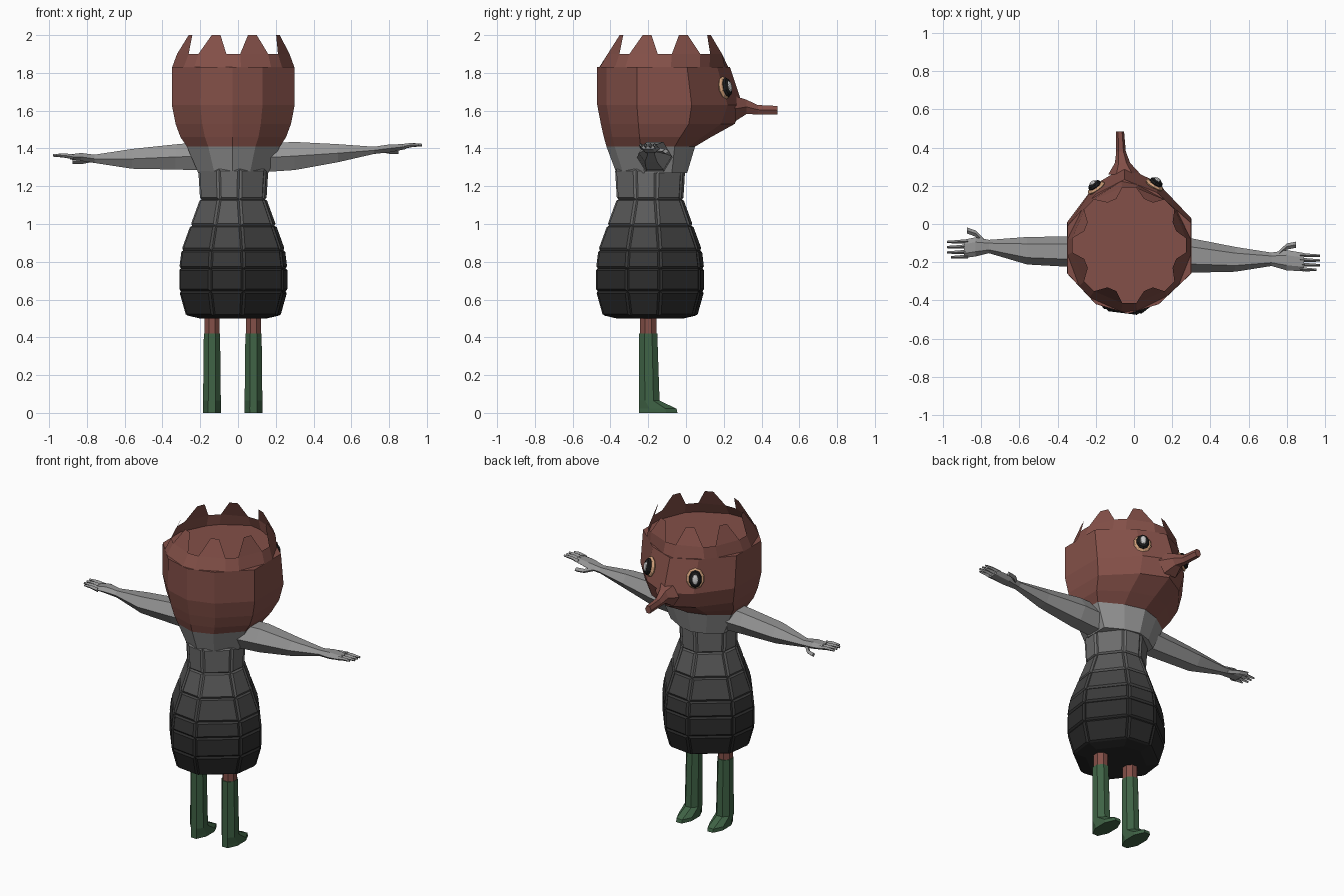
import bpy, bmesh
from math import sin, cos, pi, radians
from mathutils import Vector

if "Cube" in bpy.data.objects:
    bpy.data.objects.remove(bpy.data.objects["Cube"])


def material(name, r, g, b):
    m = bpy.data.materials.new(name)
    m.diffuse_color = (r, g, b, 1)
    m.use_nodes = True
    m.node_tree.nodes["Principled BSDF"].inputs["Base Color"].default_value = m.diffuse_color
    return m


BROWN = material("brown", .23, .08, .065)
GREEN = material("green", .05, .125, .06)
TAN = material("tan", .65, .36, .2)
BLACK = material("black", .01, .01, .01)
WHITE = material("white", .75, .75, .75)
GREY = material("grey", .3, .3, .3)


def finish(name, bm, mats):
    bmesh.ops.recalc_face_normals(bm, faces=bm.faces)
    me = bpy.data.meshes.new(name)
    bm.to_mesh(me)
    bm.free()
    for m in mats:
        me.materials.append(m)
    ob = bpy.data.objects.new(name, me)
    bpy.context.collection.objects.link(ob)
    return ob


def loft(name, rings, mats, tiles=0):
    """Skin closed rings in order, cap both ends; optional raised tiles on each side face."""
    bm = bmesh.new()
    vs = [[bm.verts.new(p) for p in r] for r in rings]
    n = len(vs[0])
    sides = []
    for i in range(len(vs) - 1):
        for j in range(n):
            k = (j + 1) % n
            f = bm.faces.new((vs[i][j], vs[i][k], vs[i + 1][k], vs[i + 1][j]))
            f.material_index = min(i, len(mats) - 1)
            sides.append(f)
    bm.faces.new(vs[0]).material_index = 0
    bm.faces.new(vs[-1]).material_index = len(mats) - 1
    bmesh.ops.recalc_face_normals(bm, faces=bm.faces)
    if tiles:
        bmesh.ops.inset_individual(bm, faces=sides[n:], thickness=tiles, depth=tiles,
                                   use_even_offset=True)
    return finish(name, bm, mats)


# Head: ten-sided plan, scaled per level separately to front and back
CX, CY = -.025, -.12
PLAN = [(-.35, .01), (-.35, -.26), (-.2, -.42), (-.03, -.47), (.13, -.42),
        (.3, -.26), (.3, .03), (.12, .22), (-.05, .30), (-.2, .21)]


def head_ring(z, sx, back, front):
    return [(CX + (x - CX) * sx, CY + (y - CY) * (back if y < CY else front), z) for x, y in PLAN]


COLLAR = head_ring(1.41, .757, .86, .4)
loft("neck", [head_ring(1.27, .57, .71, .3), COLLAR], [GREY])
loft("head", [COLLAR, head_ring(1.46, .86, .9, .6), head_ring(1.53, .94, .945, .9),
              head_ring(1.63, 1, 1, 1), head_ring(1.83, .995, 1, .84)], [BROWN])


# Crown: open rim with eight leaning flat-topped teeth
def rim_point(a):
    d, poly = Vector((cos(a), sin(a))), head_ring(1.83, .995, 1, .84)
    for p, q in zip(poly, poly[1:] + poly[:1]):
        u, w = Vector((p[0] - CX, p[1] - CY)), Vector((q[0] - CX, q[1] - CY))
        e = w - u
        den = d.x * e.y - d.y * e.x
        if abs(den) < 1e-6:
            continue
        t = (u.x * e.y - u.y * e.x) / den
        s = (u.x * d.y - u.y * d.x) / den
        if t > 0 and -1e-5 <= s <= 1 + 1e-5:
            return (CX + d.x * t, CY + d.y * t, 1.83)


bm = bmesh.new()
angles = [radians(45 * k + o) for k in range(8) for o in (-7, 7)]
low = [bm.verts.new(rim_point(a)) for a in angles]
mid = [bm.verts.new((CX + .3 * cos(a), -.112 + .305 * sin(a), 1.9)) for a in angles]
for j in range(16):
    k = (j + 1) % 16
    bm.faces.new((low[j], low[k], mid[k], mid[j]))
    if j % 2:
        c = radians(45 * (j // 2) + 22.5)
        tip = [bm.verts.new((-.02 + .252 * cos(c + o), -.11 + .252 * sin(c + o), 2)) for o in (-.1, .1)]
        bm.faces.new((mid[j], mid[k], tip[1], tip[0]))
finish("crown_rim", bm, [BROWN])


# Body: irregular eight-sided rings with raised armour tiles, darkening downwards
def body_ring(z, r):
    return [(-.025 + r * cos(radians(a + q)), -.19 + r * sin(radians(a + q)), z)
            for q in (0, 90, 180, 270) for a in (-25, 10.5)]


shades = [.02, .02, .026, .04, .06, .1, .15]
greys = [material("body_grey_%d" % i, s, s, s) for i, s in enumerate(shades)]
levels = [(.5, .18), (.515, .245), (.645, .282), (.765, .282), (.86, .27),
          (.99, .222), (1.13, .17), (1.29, .18)]
loft("body", [body_ring(z, r) for z, r in levels], greys, .01)


# Limbs running along x: sections are x, y centre, y half, z centre, z half
def limb(name, sections, mat=GREY, sides=6):
    loft(name, [[(x, y + hy * cos(2 * pi * k / sides), z + hz * sin(2 * pi * k / sides) * 1.1)
                 for k in range(sides)] for x, y, hy, z, hz in sections], [mat])


def hand(side, x0, x1, ys, z, thumb):
    for i, y in enumerate(ys):
        tip = x1 - (.02 * (1 if x1 > 0 else -1) if i == 3 else 0)
        limb("%s_finger_%d" % (side, i + 1),
             [(x0, y, .011, z, .012), ((x0 + tip) / 2, y - .003, .009, z + .008, .01),
              (tip, y - .004, .006, z + .008, .006)], sides=4)
    limb(side + "_thumb", [(x, y, .016, tz, .012) for x, y, tz in thumb], sides=4)


limb("right_arm", [(.12, -.165, .095, 1.35, .08), (.3, -.165, .09, 1.36, .078),
                   (.53, -.185, .065, 1.375, .05), (.72, -.185, .035, 1.39, .02),
                   (.8, -.19, .053, 1.40, .022), (.89, -.2, .048, 1.41, .014)])
hand("right", .87, .975, (-.162, -.187, -.212, -.236), 1.41,
     [(.75, -.165, 1.395), (.8, -.118, 1.385), (.85, -.108, 1.385)])
limb("left_arm", [(-.17, -.145, .085, 1.36, .08), (-.33, -.145, .08, 1.355, .07),
                  (-.56, -.14, .072, 1.345, .055), (-.76, -.118, .035, 1.345, .023),
                  (-.83, -.12, .05, 1.355, .022), (-.89, -.13, .048, 1.355, .014)])
hand("left", -.87, -.98, (-.09, -.117, -.145, -.17), 1.355,
     [(-.78, -.1, 1.34), (-.83, -.05, 1.33), (-.875, -.034, 1.33)])


# Legs and boots: eight-sided rings given as z, rear y, front y, half width
def leg_rings(x, rows):
    s = 1 / cos(pi / 8)
    return [[(x + h * s * cos(pi / 8 + pi * k / 4),
              (a + b) / 2 + (b - a) / 2 * s * sin(pi / 8 + pi * k / 4), z)
             for k in range(8)] for z, a, b, h in rows]


for side, x in (("left", -.138), ("right", .082)):
    loft(side + "_leg", leg_rings(x, [(.41, -.243, -.157, .04), (.54, -.243, -.157, .04)]), [BROWN])
    loft(side + "_boot", leg_rings(x, [(0, -.25, -.045, .047), (.022, -.25, -.05, .048),
                                       (.065, -.25, -.14, .047), (.42, -.248, -.152, .043)]), [GREEN])

# Beak: tapered six-sided loft along y
beak = [(.26, -.05, .085, 1.61, .07), (.32, -.06, .04, 1.62, .04),
        (.38, -.068, .025, 1.605, .026), (.485, -.073, .021, 1.602, .024)]
loft("beak", [[(x + hx * cos(pi * k / 3), y, z + hz * sin(pi * k / 3) * 1.1) for k in range(6)]
              for y, x, hx, z, hz in beak], [BROWN])

# Eyes: stacked flattened domes
for side, pos, nrm in (("left", (-.195, .185, 1.72), (-.55, .8, .2)),
                       ("right", (.105, .2, 1.72), (.5, .82, .2))):
    n = Vector(nrm).normalized()
    for part, off, w, h, t, mat in (("eye_socket", .005, .053, .062, .018, TAN),
                                    ("eye", .02, .038, .053, .022, BLACK),
                                    ("pupil", .038, .019, .03, .009, WHITE)):
        bm = bmesh.new()
        bmesh.ops.create_uvsphere(bm, u_segments=10, v_segments=6, radius=1)
        ob = finish("%s_%s" % (side, part), bm, [mat])
        ob.location = Vector(pos) + n * off
        ob.rotation_euler = n.to_track_quat('Z', 'Y').to_euler()
        ob.scale = (w, h, t)
